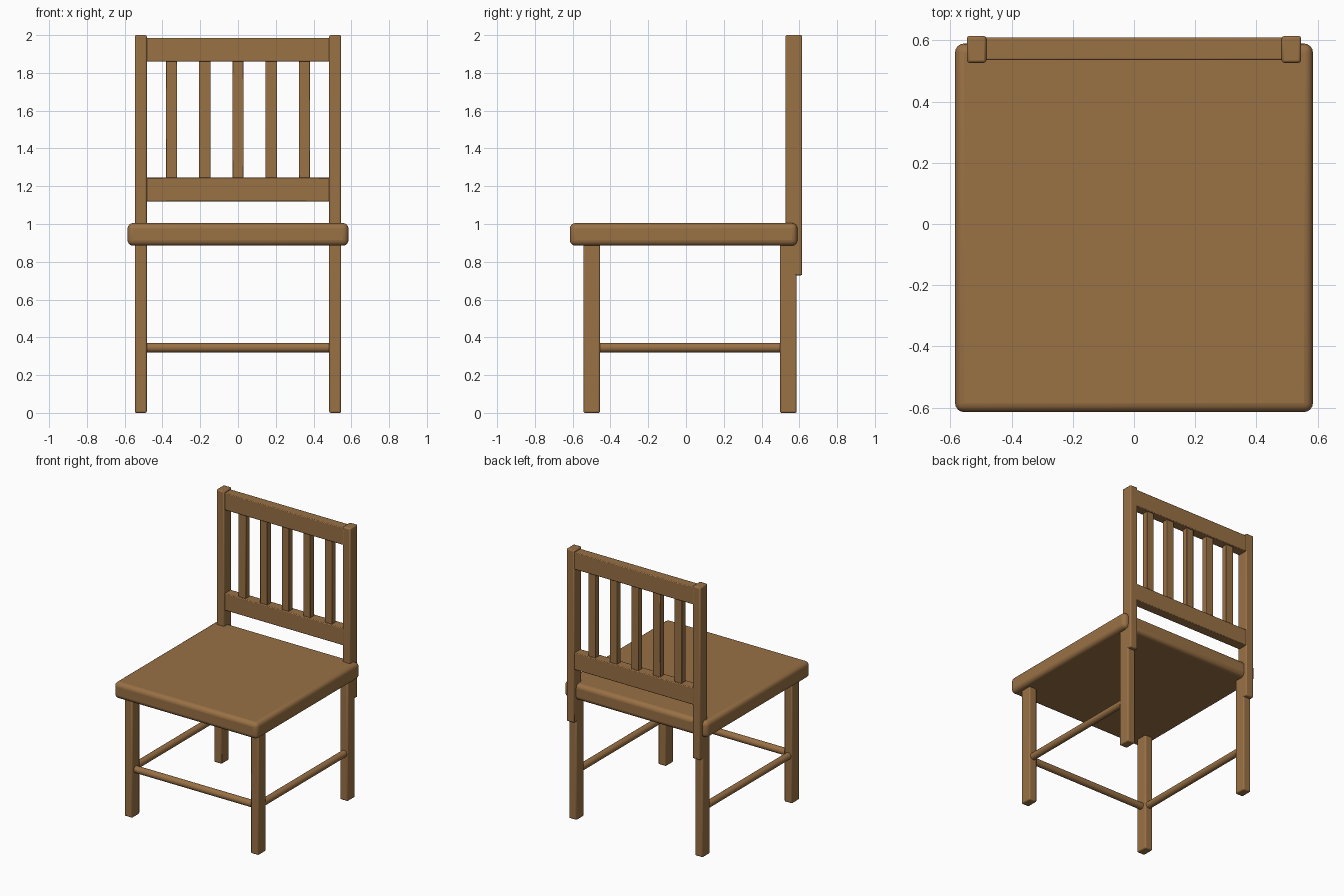
import bpy
import math

cube = bpy.data.objects.get("Cube")
if cube:
    bpy.data.objects.remove(cube, do_unlink=True)

WOOD = (0.32, 0.165, 0.06, 1.0)
wood = bpy.data.materials.new("warm_brown_wood")
wood.use_nodes = True
wood.diffuse_color = WOOD
wood.node_tree.nodes["Principled BSDF"].inputs["Base Color"].default_value = WOOD


def finish(obj, name):
    obj.name = name
    obj.data.materials.append(wood)
    bpy.ops.object.shade_smooth_by_angle(angle=math.radians(35))
    return obj


def board(name, x, y, z, bevel=0.008, segments=2):
    """Rounded box spanning the given (min, max) ranges."""
    ranges = (x, y, z)
    bpy.ops.mesh.primitive_cube_add(size=1, location=[(a + b) / 2 for a, b in ranges])
    obj = bpy.context.object
    obj.scale = [b - a for a, b in ranges]
    bpy.ops.object.transform_apply(location=False, rotation=False, scale=True)
    if bevel:
        mod = obj.modifiers.new("rounded_edges", 'BEVEL')
        mod.width = bevel
        mod.segments = segments
    return finish(obj, name)


def rod(name, centre, length, rotation):
    bpy.ops.mesh.primitive_cylinder_add(vertices=24, radius=0.025, depth=length,
                                        location=centre, rotation=rotation)
    return finish(bpy.context.object, name)


# Seat
board("seat", (-0.585, 0.585), (-0.615, 0.59), (0.885, 1.005), 0.03, 4)

# Legs, back posts and side stretchers
for side, s in (("right", -1), ("left", 1)):
    x = sorted((s * 0.483, s * 0.546))
    board("front_leg_" + side, x, (-0.543, -0.455), (0, 0.93))
    board("back_leg_" + side, x, (0.498, 0.586), (0, 0.93))
    board("back_post_" + side, x, (0.527, 0.615), (0.728, 2.0))
    rod("side_stretcher_" + side, (s * 0.515, 0.02, 0.345), 1.0, (math.pi / 2, 0, 0))

# Front stretcher
rod("front_stretcher", (0, -0.5, 0.345), 1.0, (0, math.pi / 2, 0))

# Backrest rails and slats
for name, z in (("lower_rail", (1.12, 1.245)), ("top_rail", (1.86, 1.985))):
    board(name, (-0.5, 0.5), (0.536, 0.61), z, 0.005)
for i in range(5):
    x = (i - 2) * 0.176
    board(f"back_slat_{i + 1}", (x - 0.03, x + 0.03), (0.55, 0.595), (1.23, 1.875), 0.004)
